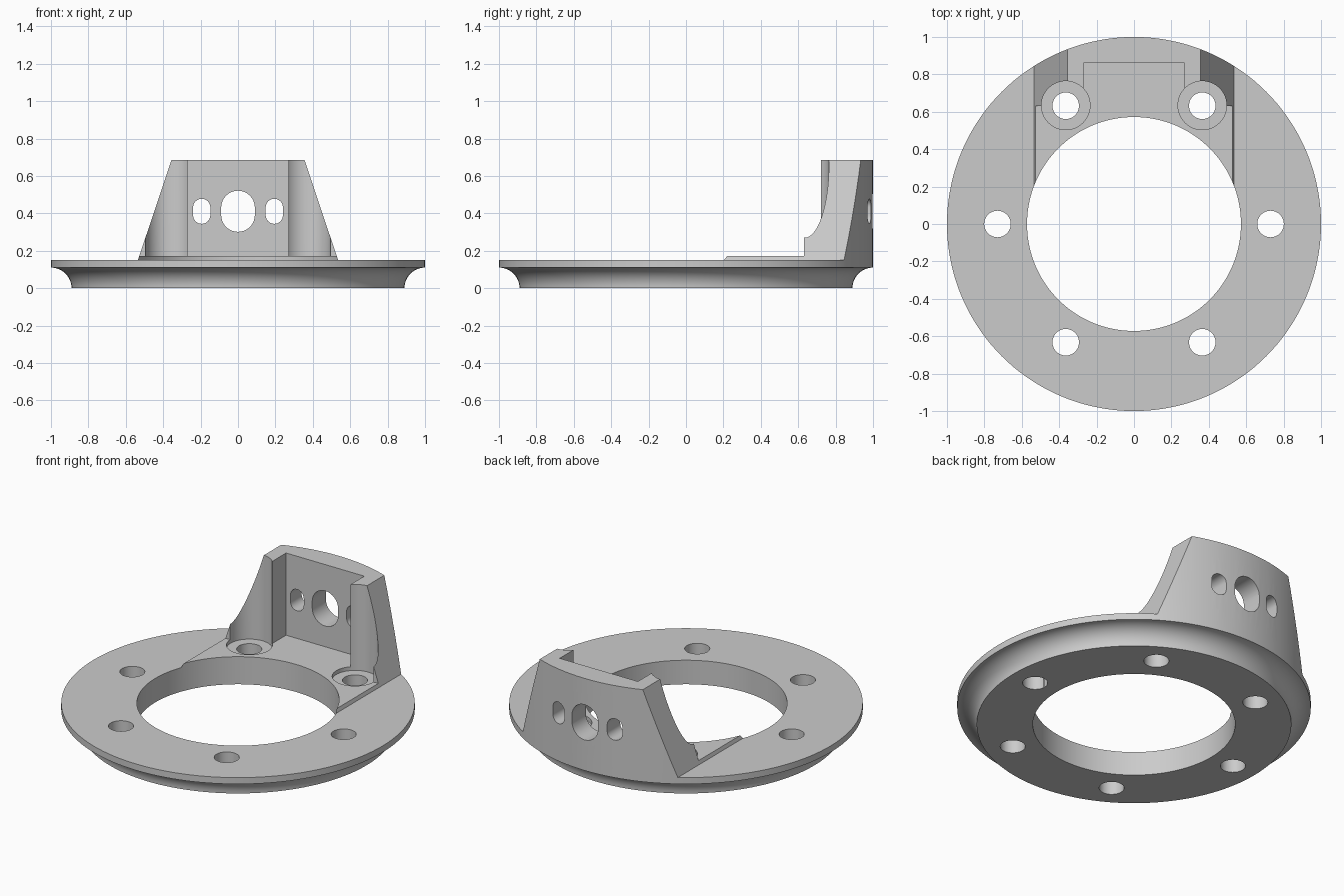
import bpy, bmesh
from math import cos, sin, pi, radians

if "Cube" in bpy.data.objects:
    bpy.data.objects.remove(bpy.data.objects["Cube"])

RING_TOP, FLOOR, TOP = 0.15, 0.172, 0.685
BOLT_R = 0.73


def new_object(name, bm):
    bmesh.ops.recalc_face_normals(bm, faces=bm.faces)
    mesh = bpy.data.meshes.new(name)
    bm.to_mesh(mesh)
    bm.free()
    obj = bpy.data.objects.new(name, mesh)
    bpy.context.collection.objects.link(obj)
    return obj


def prism(name, outline, axis, start, end):
    """Extrude a 2D outline along y (outline in x, z) or z (outline in x, y)."""
    bm = bmesh.new()
    place = (lambda a, b, t: (a, t, b)) if axis == "y" else (lambda a, b, t: (a, b, t))
    rows = [[bm.verts.new(place(a, b, t)) for a, b in outline] for t in (start, end)]
    n = len(outline)
    bm.faces.new(rows[0])
    bm.faces.new(rows[1])
    for i in range(n):
        j = (i + 1) % n
        bm.faces.new((rows[0][i], rows[0][j], rows[1][j], rows[1][i]))
    return new_object(name, bm)


def lathe(name, profile, steps=144):
    bm = bmesh.new()
    rings = [[bm.verts.new((r * cos(2 * pi * k / steps), r * sin(2 * pi * k / steps), z))
              for r, z in profile] for k in range(steps)]
    n = len(profile)
    for k in range(steps):
        a, b = rings[k], rings[(k + 1) % steps]
        for i in range(n):
            j = (i + 1) % n
            bm.faces.new((a[i], a[j], b[j], b[i]))
    return new_object(name, bm)


def circle(cx, cy, r, steps=48):
    return [(cx + r * cos(2 * pi * k / steps), cy + r * sin(2 * pi * k / steps))
            for k in range(steps)]


def slot(cx, cz, half_width, half_height, steps=16):
    """Upright slot with round ends."""
    lift = half_height - half_width
    arc = [(half_width * cos(pi * k / steps), half_width * sin(pi * k / steps))
           for k in range(steps + 1)]
    return ([(cx + a, cz + lift + b) for a, b in arc]
            + [(cx - a, cz - lift - b) for a, b in arc])


def rect(x0, x1, y0, y1):
    return [(x0, y0), (x1, y0), (x1, y1), (x0, y1)]


def cut(body, cutter):
    cutter.hide_render = True
    mod = body.modifiers.new("cut", "BOOLEAN")
    mod.operation = "DIFFERENCE"
    mod.solver = "EXACT"
    mod.object = cutter
    bpy.context.view_layer.objects.active = body
    bpy.ops.object.modifier_apply(modifier=mod.name)
    bpy.data.objects.remove(cutter)


# Turned body: bore, cove under the rim, outer wall up to the bracket top
cove = [(1 - 0.11 * cos(a), 0.11 * sin(a)) for a in (radians(7.5 * k) for k in range(13))]
body = lathe("flange_with_bracket", [(0.572, 0)] + cove + [(1, TOP), (0.572, TOP)])

# Clear the front, leaving a thin pad in front of the bracket
cut(body, prism("front_clearance", rect(-1.2, 1.2, -1.2, 0.63), "z", FLOOR, 1))

# Sloping bracket sides
for s in (-1, 1):
    side = [(s * 0.535, RING_TOP), (s * 0.3175, 0.8), (s * 1.2, 0.8), (s * 1.2, RING_TOP)]
    cut(body, prism("side_clearance", side, "y", -1.3, 1.3))
cut(body, prism("pad_clearance", rect(-1.2, 1.2, -1.2, 0), "z", RING_TOP, 1))

# Pocket between the bracket arms
cut(body, prism("pocket", rect(-0.27, 0.27, 0.3, 0.86), "z", FLOOR, 1))

# Counterbores that scoop the arms, then the ring of bolt holes
for s in (-1, 1):
    cut(body, prism("counterbore", circle(s * 0.365, 0.634, 0.13, 64), "z", 0.148, 1))
for k in range(6):
    a = k * pi / 3
    cut(body, prism("bolt_hole", circle(BOLT_R * cos(a), BOLT_R * sin(a), 0.071), "z", -0.1, 1))

# Slots through the back wall
for x, w, h in ((0, 0.09, 0.11), (-0.194, 0.046, 0.067), (0.194, 0.046, 0.067)):
    cut(body, prism("wall_slot", slot(x, 0.411, w, h), "y", 0.7, 1.2))

# Colour and shading
grey = bpy.data.materials.new("light_grey")
grey.use_nodes = True
colour = (0.6, 0.6, 0.6, 1)
grey.diffuse_color = colour
grey.node_tree.nodes["Principled BSDF"].inputs["Base Color"].default_value = colour
body.data.materials.clear()
body.data.materials.append(grey)
for p in body.data.polygons:
    p.material_index = 0

bpy.ops.object.select_all(action="DESELECT")
body.select_set(True)
bpy.context.view_layer.objects.active = body
bpy.ops.object.shade_smooth_by_angle(angle=radians(30))
